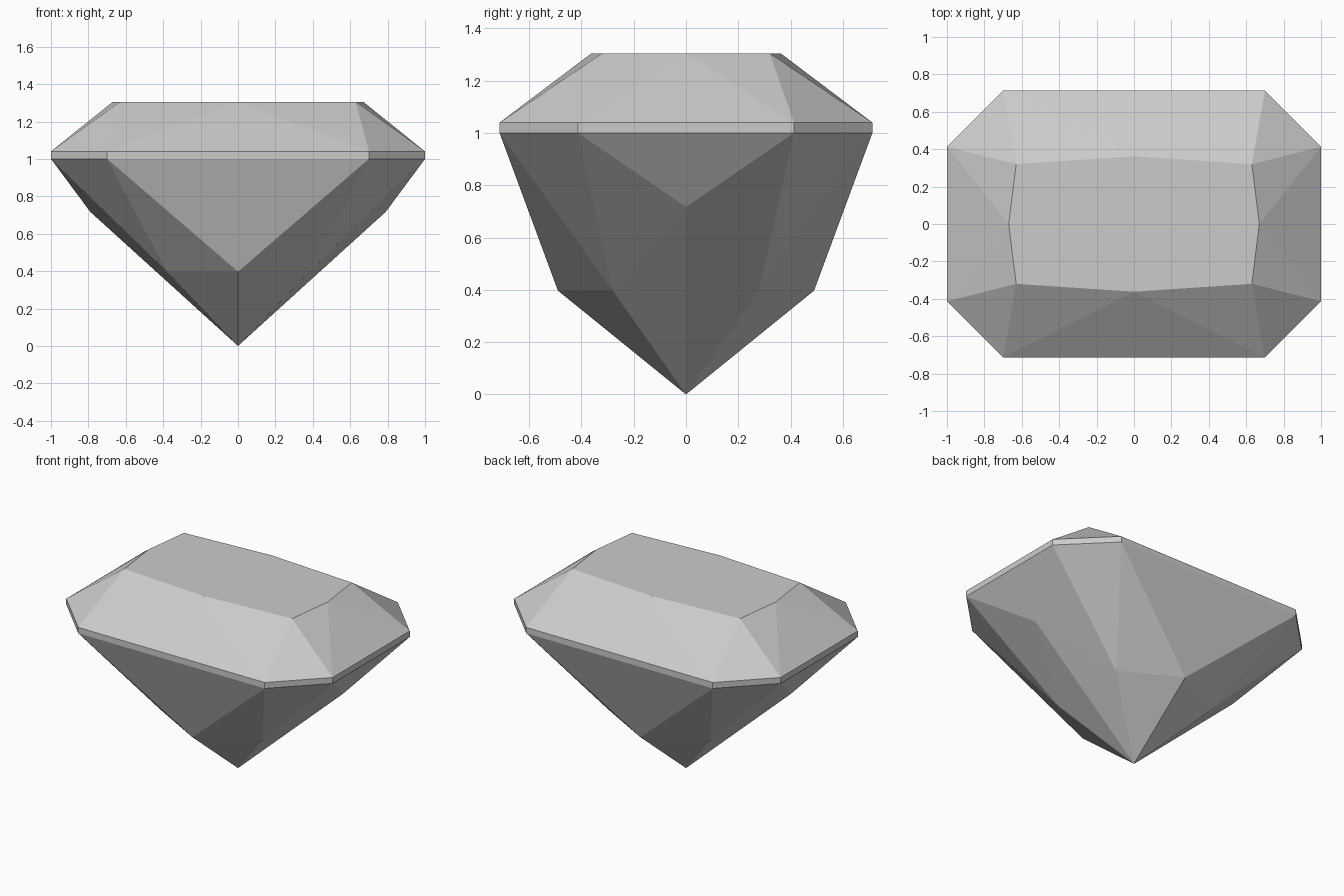
import bpy
import bmesh
from math import radians

cube = bpy.data.objects.get("Cube")
if cube:
    bpy.data.objects.remove(cube, do_unlink=True)

# Single stone colour
stone = bpy.data.materials.new("pale_grey_stone")
stone.use_nodes = True
grey = (0.6, 0.6, 0.6, 1.0)
stone.diffuse_color = grey
stone.node_tree.nodes["Principled BSDF"].inputs["Base Color"].default_value = grey


def mirrored(x, y, z):
    """Every distinct reflection of a corner across both vertical planes."""
    return {(sx * x, sy * y, z) for sx in (1, -1) for sy in (1, -1)}


# Facet corners for one quadrant, from the flat top down to the point
table = [(0.63, 0.32, 1.305), (0.0, 0.362, 1.305), (0.67, 0.0, 1.305)]
girdle = [(x, y, z) for z in (1.04, 1.0) for x, y in ((0.7, 0.713), (1.0, 0.413))]
pavilion = [(0.79, 0.0, 0.717), (0.38, 0.28, 0.397), (0.0, 0.49, 0.397), (0.0, 0.0, 0.0)]

# The cut stone is the convex solid spanning all mirrored corners
bm = bmesh.new()
corners = set()
for corner in table + girdle + pavilion:
    corners |= mirrored(*corner)
for corner in sorted(corners):
    bm.verts.new(corner)
bmesh.ops.convex_hull(bm, input=bm.verts[:])

# Merge coplanar triangles into clean facets
bmesh.ops.dissolve_limit(bm, angle_limit=radians(0.3), verts=bm.verts[:], edges=bm.edges[:])
bmesh.ops.recalc_face_normals(bm, faces=bm.faces[:])

mesh = bpy.data.meshes.new("cut_gemstone")
bm.to_mesh(mesh)
bm.free()
mesh.materials.append(stone)
gem = bpy.data.objects.new("cut_gemstone", mesh)
bpy.context.collection.objects.link(gem)
